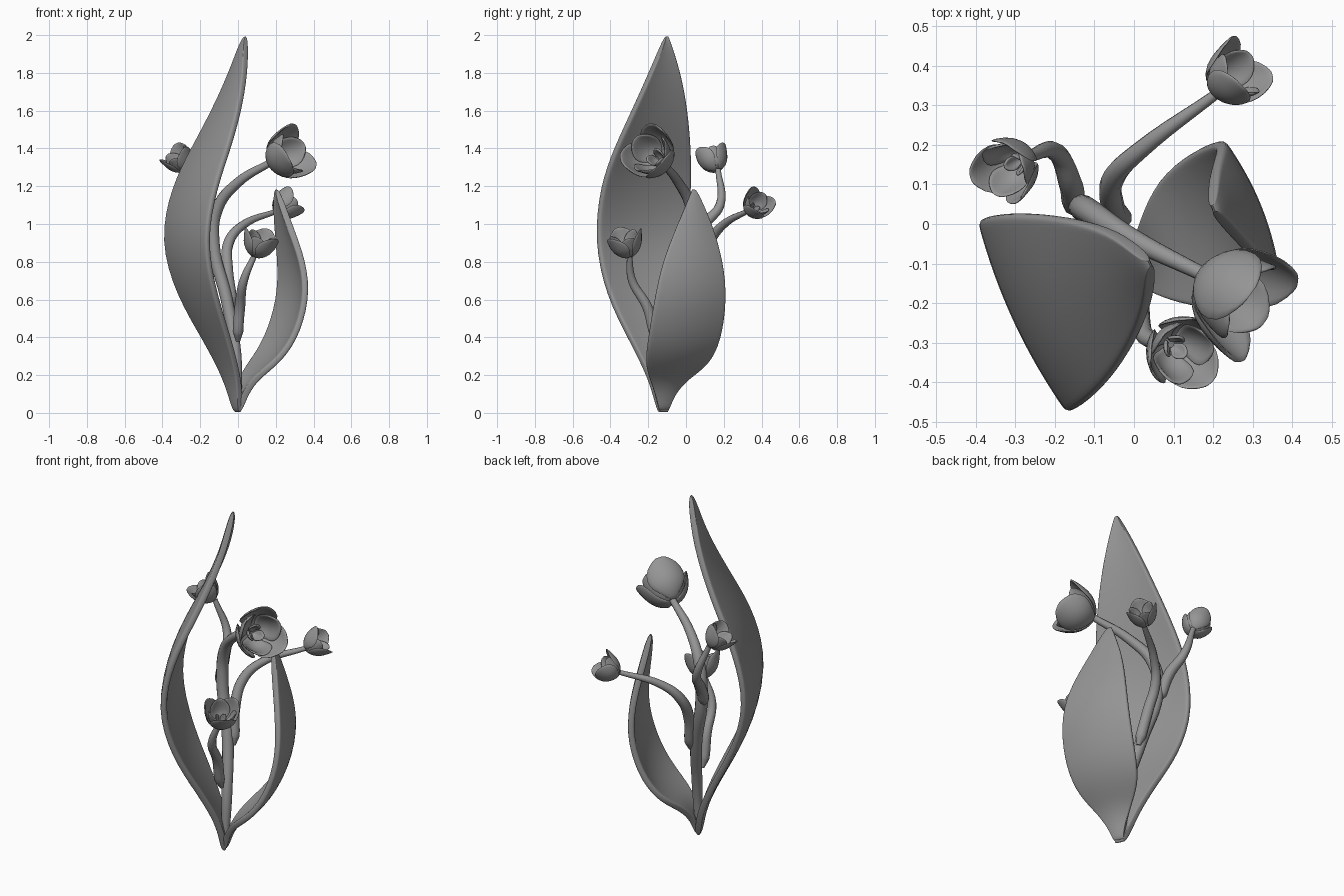
import bpy, bmesh, math
from mathutils import Vector

cube = bpy.data.objects.get("Cube")
if cube:
    bpy.data.objects.remove(cube, do_unlink=True)

GREY = (0.3, 0.3, 0.3, 1)
mat = bpy.data.materials.new("plain grey")
mat.use_nodes = True
mat.diffuse_color = GREY
mat.node_tree.nodes["Principled BSDF"].inputs["Base Color"].default_value = GREY


def finish(obj):
    """Apply the material and smooth shading."""
    obj.data.materials.append(mat)
    bpy.ops.object.select_all(action='DESELECT')
    obj.select_set(True)
    bpy.context.view_layer.objects.active = obj
    bpy.ops.object.convert(target='MESH')
    bpy.ops.object.shade_smooth_by_angle(angle=math.radians(60))


def add_grid(bm, rows):
    """Skin a list of equally long rows of points."""
    rows = [[bm.verts.new(p) for p in row] for row in rows]
    for a, b in zip(rows, rows[1:]):
        for i in range(len(a) - 1):
            bm.faces.new((a[i], a[i + 1], b[i + 1], b[i]))


def sheet(name, bm, thickness, levels):
    """Turn thin surfaces into a thick, rounded object."""
    bmesh.ops.recalc_face_normals(bm, faces=bm.faces)
    mesh = bpy.data.meshes.new(name)
    bm.to_mesh(mesh)
    bm.free()
    obj = bpy.data.objects.new(name, mesh)
    bpy.context.collection.objects.link(obj)
    solid = obj.modifiers.new("thickness", 'SOLIDIFY')
    solid.thickness, solid.offset = thickness, 0
    sub = obj.modifiers.new("smooth", 'SUBSURF')
    sub.levels = sub.render_levels = levels
    finish(obj)


def leaf(name, outward, stations, cup):
    """Blade through stations (x, y, z, width), bulging outward."""
    out = Vector(outward).normalized()
    across = Vector((-out.y, out.x, 0))
    rows = []
    for x, y, z, width in stations:
        rows.append([Vector((x, y, z)) + across * width * t / 2
                     + out * cup * width * (0.5 - t * t)
                     for t in (-1, -0.9, -0.5, 0, 0.5, 0.9, 1)])
    bm = bmesh.new()
    add_grid(bm, rows)
    sheet(name, bm, 0.035, 2)


def stem(name, points):
    """Round tapering stem through points (x, y, z, radius)."""
    curve = bpy.data.curves.new(name, 'CURVE')
    curve.dimensions = '3D'
    curve.bevel_depth, curve.bevel_resolution = 1, 3
    curve.resolution_u = 6
    curve.use_fill_caps = True
    spline = curve.splines.new('BEZIER')
    spline.bezier_points.add(len(points) - 1)
    for knot, (x, y, z, r) in zip(spline.bezier_points, points):
        knot.co, knot.radius = (x, y, z), r
        knot.handle_left_type = knot.handle_right_type = 'AUTO'
    obj = bpy.data.objects.new(name, curve)
    bpy.context.collection.objects.link(obj)
    finish(obj)


def flower(name, base, axis, radius, length, spin):
    """Open cup of three outer and three inner petals round a small heart."""
    rot = Vector(axis).to_track_quat('Z', 'Y')
    base = Vector(base)
    bm = bmesh.new()
    # height, ring radius and half angle of a petal from foot to tip
    shape = ((0, 0.1, 40), (0.1, 0.5, 48), (0.32, 0.85, 58),
             (0.6, 0.97, 56), (0.85, 1.0, 38), (1.0, 1.02, 10))
    for ring, (size, flare) in enumerate(((1, 1.0), (0.85, 0.92), (0.42, 0.7))):
        for k in range(3):
            turn = spin + math.radians(120 * k + 60 * ring)
            rows = []
            for h, r, half in shape:
                row = []
                for t in (-1, -0.5, 0, 0.5, 1):
                    a = turn + math.radians(half) * t
                    rr = radius * size * r * (flare + 0.1 * h)
                    p = Vector((math.cos(a) * rr, math.sin(a) * rr,
                                length * (size * h + 0.02 * ring)))
                    row.append(base + rot @ p)
                rows.append(row)
            add_grid(bm, rows)
    sheet(name, bm, radius * 0.09, 1)


# Leaves
leaf("tall_leaf", (-0.905, -0.42, 0), (
    (0, -0.12, 0, 0.05), (-0.015, -0.115, 0.1, 0.12), (-0.045, -0.125, 0.22, 0.19),
    (-0.12, -0.165, 0.4, 0.31), (-0.225, -0.215, 0.62, 0.46),
    (-0.303, -0.243, 0.91, 0.545), (-0.24, -0.217, 1.2, 0.53),
    (-0.15, -0.18, 1.4, 0.445), (-0.065, -0.14, 1.6, 0.32),
    (0, -0.11, 1.8, 0.18), (0.04, -0.1, 2.0, 0.01)), 0.05)
leaf("short_leaf", (0.93, 0.37, 0), (
    (0, -0.12, 0.01, 0.05), (0.02, -0.115, 0.1, 0.1), (0.065, -0.09, 0.19, 0.22),
    (0.14, -0.045, 0.26, 0.36), (0.235, -0.005, 0.38, 0.415),
    (0.305, 0.028, 0.6, 0.41), (0.295, 0.038, 0.8, 0.345),
    (0.24, 0.047, 1.0, 0.19), (0.2, 0.04, 1.19, 0.01)), 0.07)

# Stems: the main one and its three branches
stem("main_stem", (
    (0, -0.12, 0.03, 0.02), (-0.01, -0.09, 0.3, 0.03), (-0.06, -0.01, 0.6, 0.033),
    (-0.13, 0.04, 0.9, 0.034), (-0.11, 0.03, 1.08, 0.032),
    (0, -0.04, 1.22, 0.026), (0.18, -0.13, 1.33, 0.018)))
stem("rear_right_stem", (
    (-0.14, 0.04, 0.86, 0.012), (-0.15, 0.05, 0.9, 0.03), (-0.16, 0.1, 1.0, 0.03),
    (-0.195, 0.18, 1.1, 0.024), (-0.27, 0.17, 1.29, 0.014)))
stem("rear_left_stem", (
    (-0.03, 0, 0.56, 0.012), (-0.035, 0.015, 0.61, 0.03), (-0.055, 0.05, 0.76, 0.03),
    (-0.05, 0.12, 0.9, 0.028), (0.02, 0.19, 0.99, 0.023),
    (0.21, 0.33, 1.07, 0.013)))
stem("front_stem", (
    (0, -0.15, 0.38, 0.012), (0, -0.17, 0.43, 0.028), (0.01, -0.205, 0.56, 0.028),
    (0.03, -0.285, 0.7, 0.023), (0.09, -0.3, 0.84, 0.014)))

# Blossoms
flower("main_blossom", (0.17, -0.125, 1.325), (0.75, -0.47, 0.34), 0.13, 0.2, 1.4)
flower("rear_right_blossom", (-0.275, 0.165, 1.285), (-0.44, -0.24, 0.65), 0.078, 0.13, 0.2)
flower("rear_left_blossom", (0.2, 0.34, 1.06), (0.65, 0.42, 0.48), 0.077, 0.13, 1.95)
flower("front_blossom", (0.09, -0.3, 0.825), (0.28, -0.22, 0.85), 0.088, 0.145, 0.4)
